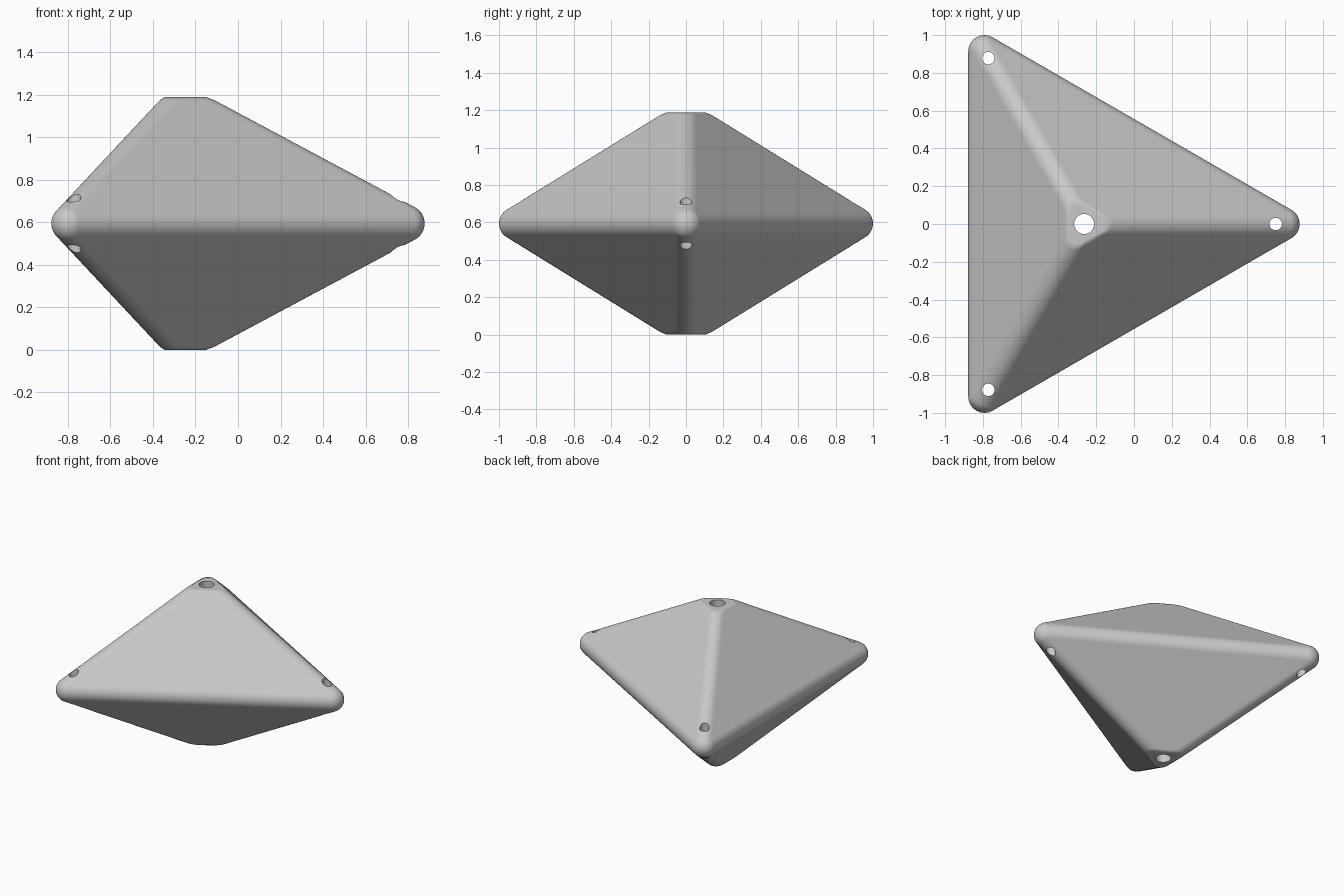
import bpy, bmesh, math
from mathutils import Vector

cube = bpy.data.objects.get("Cube")
if cube:
    bpy.data.objects.remove(cube, do_unlink=True)

CENTRE = Vector((-0.264, 0, 0.594))   # axis of the two pyramids, mid height
CORNER = 1.055                        # axis to centre of a rounded corner
APEX = 0.564                          # mid height to centre of a rounded tip
ROUND = 0.086                         # edge radius
HALF = 0.594                          # half height after flattening the tips
CORNERS = [math.radians(a) for a in (0, 120, 240)]


def polar(radius, angle, z=0.0):
    return Vector((radius * math.cos(angle), radius * math.sin(angle), z))


def hull(points):
    bm = bmesh.new()
    for p in points:
        bm.verts.new(p)
    result = bmesh.ops.convex_hull(bm, input=bm.verts[:])
    loose = {v for v in result["geom_interior"] + result["geom_unused"]
             if isinstance(v, bmesh.types.BMVert)}
    loose |= {v for v in bm.verts if not v.link_faces}
    bmesh.ops.delete(bm, geom=list(loose), context='VERTS')
    return bm


def ball_points(centre):
    # Sphere directions, plus the exact normals of the six flat faces
    tilt = math.atan2(CORNER / 2, APEX)
    ball = bmesh.new()
    bmesh.ops.create_uvsphere(ball, u_segments=48, v_segments=24, radius=ROUND)
    points = [centre + v.co for v in ball.verts]
    ball.free()
    for a in CORNERS:
        for s in (-1, 1):
            n = polar(math.cos(tilt), a + math.pi, s * math.sin(tilt))
            points.append(centre + n * ROUND)
    return points


def add_object(name, bm):
    bmesh.ops.recalc_face_normals(bm, faces=bm.faces[:])
    mesh = bpy.data.meshes.new(name)
    bm.to_mesh(mesh)
    bm.free()
    obj = bpy.data.objects.new(name, mesh)
    bpy.context.collection.objects.link(obj)
    return obj


# Rounded double pyramid
centres = [polar(CORNER, a) for a in CORNERS]
centres += [Vector((0, 0, s * APEX)) for s in (-1, 1)]
bm = hull([p for c in centres for p in ball_points(c)])

# Flattened tips with a softened rim
for s in (-1, 1):
    for height, trim in ((HALF - 0.014, False), (HALF, True)):
        bmesh.ops.bisect_plane(bm, geom=bm.verts[:] + bm.edges[:] + bm.faces[:],
                               plane_co=(0, 0, s * height), plane_no=(0, 0, s),
                               clear_outer=trim)
points = []
for v in bm.verts:
    f = 0.9 if abs(v.co.z) > HALF - 0.002 else 1.0
    points.append(Vector((v.co.x * f, v.co.y * f, v.co.z)) + CENTRE)
bm.free()
bm = hull(points)
bmesh.ops.dissolve_limit(bm, angle_limit=math.radians(0.3),
                         verts=bm.verts[:], edges=bm.edges[:])
body = add_object("double_pyramid_body", bm)

# Vertical holes: one on the axis and one in each corner
bm = bmesh.new()
holes = [(Vector(), 0.053)] + [(polar(1.014, a), 0.033) for a in CORNERS]
for place, radius in holes:
    made = bmesh.ops.create_cone(bm, cap_ends=True, segments=32, depth=2,
                                 radius1=radius, radius2=radius)
    bmesh.ops.translate(bm, verts=made["verts"], vec=place + CENTRE)
cutter = add_object("hole_cutter", bm)
cutter.hide_render = True

bpy.ops.object.select_all(action='DESELECT')
body.select_set(True)
bpy.context.view_layer.objects.active = body
cut = body.modifiers.new("holes", 'BOOLEAN')
cut.operation = 'DIFFERENCE'
cut.solver = 'EXACT'
cut.object = cutter
bpy.ops.object.modifier_apply(modifier=cut.name)
bpy.data.objects.remove(cutter, do_unlink=True)

# Smooth rounded edges, flat faces, crisp hole rims
bpy.ops.object.shade_smooth_by_angle(angle=math.radians(35))
weighted = body.modifiers.new("flat_faces", 'WEIGHTED_NORMAL')
weighted.keep_sharp = True

# Plain grey
grey = bpy.data.materials.new("light_grey")
grey.use_nodes = True
grey.diffuse_color = (0.58, 0.58, 0.58, 1)
grey.node_tree.nodes["Principled BSDF"].inputs["Base Color"].default_value = (0.58, 0.58, 0.58, 1)
body.data.materials.clear()
body.data.materials.append(grey)
